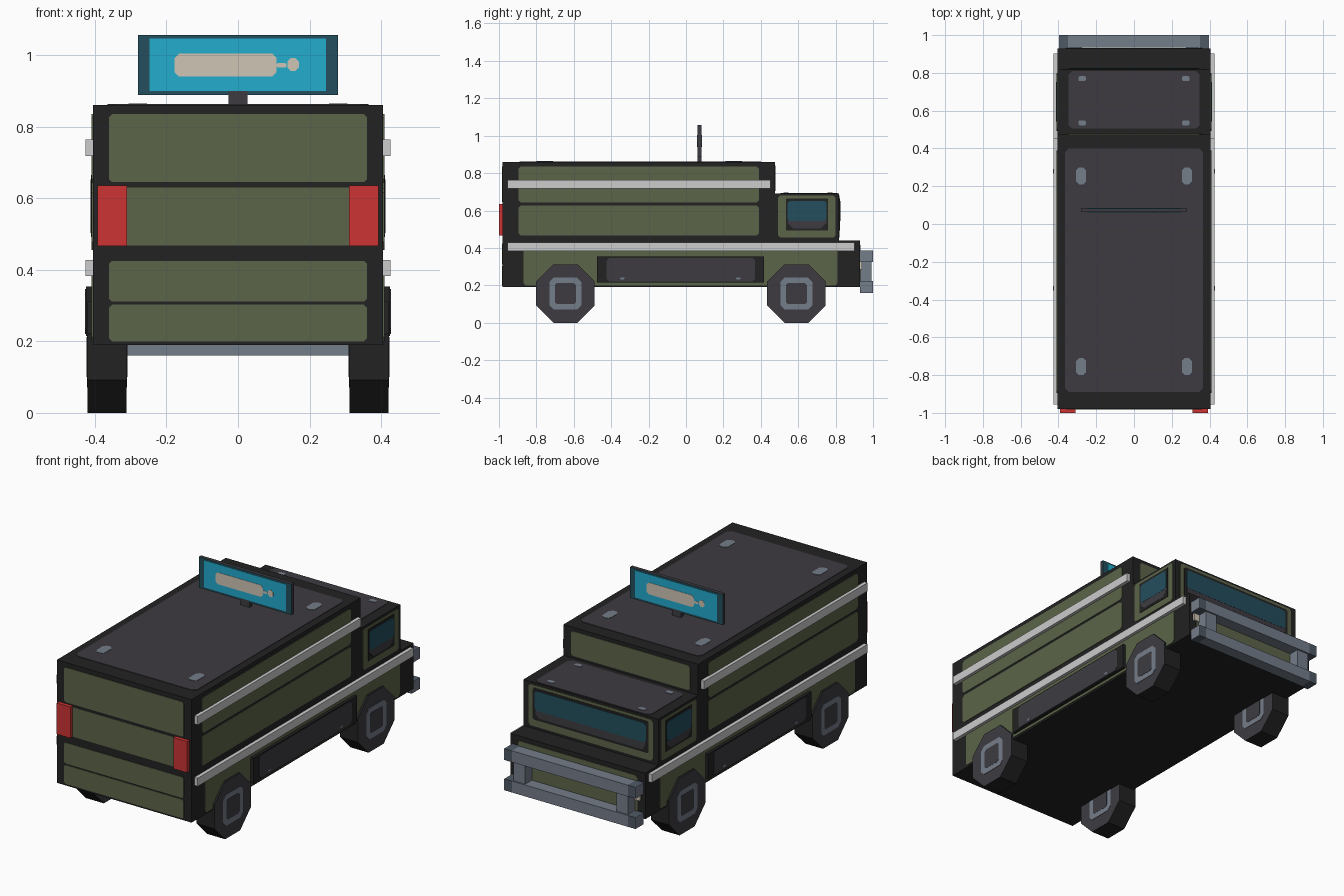
import bpy, bmesh, math
from mathutils import Vector

if "Cube" in bpy.data.objects:
    bpy.data.objects.remove(bpy.data.objects["Cube"])


def material(name, r, g, b):
    m = bpy.data.materials.new(name)
    lin = [(c / 255 / 12.92) if c < 11 else ((c / 255 + 0.055) / 1.055) ** 2.4 for c in (r, g, b)]
    m.diffuse_color = (*lin, 1)
    m.use_nodes = True
    m.node_tree.nodes["Principled BSDF"].inputs["Base Color"].default_value = m.diffuse_color
    return m


BLACK = material("black", 34, 34, 34)
GREEN = material("olive green", 92, 101, 73)
DARK = material("dark grey", 61, 59, 65)
STEEL = material("steel grey", 116, 125, 138)
SLATE = material("dark steel", 78, 88, 100)
WHITE = material("light trim", 204, 204, 204)
RED = material("red", 204, 52, 52)
CYAN = material("cyan", 34, 172, 206)
TEAL = material("dark teal", 35, 78, 93)
CREAM = material("cream", 206, 197, 181)


def finish(name, bm, mat):
    bmesh.ops.recalc_face_normals(bm, faces=bm.faces)
    me = bpy.data.meshes.new(name)
    bm.to_mesh(me)
    bm.free()
    me.materials.append(mat)
    ob = bpy.data.objects.new(name, me)
    bpy.context.collection.objects.link(ob)
    return ob


def prism(name, pts, direction, mat):
    bm = bmesh.new()
    f = bm.faces.new([bm.verts.new(p) for p in pts])
    ext = bmesh.ops.extrude_face_region(bm, geom=[f])
    moved = [v for v in ext["geom"] if isinstance(v, bmesh.types.BMVert)]
    bmesh.ops.translate(bm, verts=moved, vec=direction)
    return finish(name, bm, mat)


def box(name, x0, x1, y0, y1, z0, z1, mat):
    return prism(name, [(x0, y0, z0), (x1, y0, z0), (x1, y1, z0), (x0, y1, z0)],
                 Vector((0, 0, z1 - z0)), mat)


def plate(name, axis, level, out, u0, u1, v0, v1, mat, c=0.012, t=0.003):
    """Thin chamfered plate on the plane axis=level, raised by t towards out (+1/-1)."""
    uv = [(u0 + c, v0), (u1 - c, v0), (u1, v0 + c), (u1, v1 - c),
          (u1 - c, v1), (u0 + c, v1), (u0, v1 - c), (u0, v0 + c)]
    if c == 0:
        uv = [(u0, v0), (u1, v0), (u1, v1), (u0, v1)]
    place = {"x": lambda u, v: (level, u, v), "y": lambda u, v: (u, level, v),
             "z": lambda u, v: (u, v, level)}[axis]
    d = Vector([out * t if a == axis else 0 for a in "xyz"])
    return prism(name, [place(u, v) for u, v in uv], d, mat)


W = 0.406  # body half width

# Main body, cab and nose
box("cargo_body", -W, W, -0.98, 0.475, 0.19, 0.86, BLACK)
box("cab", -W, W, 0.475, 0.818, 0.43, 0.692, BLACK)
box("nose", -W, W, 0.475, 0.93, 0.19, 0.44, BLACK)

# Roof panels with bolts
plate("cargo_roof_panel", "z", 0.86, 1, -0.365, 0.365, -0.89, 0.40, DARK, 0.02)
plate("cab_roof_panel", "z", 0.692, 1, -0.348, 0.348, 0.505, 0.81, DARK, 0.02)
for s in (-1, 1):
    for y in (-0.755, 0.255):
        plate("cargo_roof_bolt", "z", 0.863, 1, s * 0.28 - 0.026, s * 0.28 + 0.026,
              y - 0.045, y + 0.045, STEEL, 0.015, 0.002)
    for y in (0.535, 0.77):
        plate("cab_roof_bolt", "z", 0.695, 1, s * 0.275 - 0.02, s * 0.275 + 0.02,
              y - 0.013, y + 0.013, STEEL, 0.006, 0.002)

# Panels on the y=-1 end, with tail lights
for z0, z1 in ((0.645, 0.835), (0.468, 0.63), (0.311, 0.425), (0.2, 0.303)):
    plate("end_panel", "y", -0.98, -1, -0.36, 0.36, z0, z1, GREEN, 0.008)
for s in (-1, 1):
    box("tail_light", s * 0.31, s * 0.393, -1.0, -0.97, 0.466, 0.636, RED)

# Panels on the +y end: above the cab, around the windscreen, nose
plate("cargo_front_panel", "y", 0.475, 1, -0.36, 0.36, 0.705, 0.84, GREEN)
plate("windscreen_surround", "y", 0.818, 1, -0.375, 0.375, 0.455, 0.68, GREEN)
plate("windscreen_frame", "y", 0.821, 1, -0.35, 0.35, 0.492, 0.665, BLACK, 0.01, 0.002)
plate("windscreen_sill", "y", 0.823, 1, -0.33, 0.33, 0.505, 0.60, DARK, 0.02, 0.001)
plate("windscreen_glass", "y", 0.823, 1, -0.335, 0.335, 0.545, 0.652, TEAL, 0.012, 0.002)
plate("nose_panel", "y", 0.93, 1, -0.36, 0.36, 0.205, 0.415, GREEN)

# Sides: panels, window, trim strips, skirt, wheels, headlights
for s in (-1, 1):
    x = s * W
    for z0, z1 in ((0.466, 0.628), (0.642, 0.836)):
        plate("cargo_side_panel", "x", x, s, -0.895, 0.39, z0, z1, GREEN)
    plate("lower_side_panel", "x", x, s, -0.87, 0.81, 0.2, 0.4, GREEN)
    plate("door_panel", "x", x, s, 0.492, 0.80, 0.455, 0.68, GREEN)
    plate("window_frame", "x", x + s * 0.003, s, 0.535, 0.76, 0.492, 0.665, BLACK, 0, 0.002)
    plate("window_sill", "x", x + s * 0.005, s, 0.545, 0.75, 0.503, 0.60, DARK, 0.03, 0.001)
    plate("window_glass", "x", x + s * 0.005, s, 0.543, 0.752, 0.545, 0.652, TEAL, 0.012, 0.002)

    box("upper_trim", s * 0.40, s * 0.426, -0.955, 0.452, 0.718, 0.764, WHITE)
    box("lower_trim", s * 0.40, s * 0.426, -0.955, 0.902, 0.383, 0.428, WHITE)

    box("side_skirt", s * 0.39, s * 0.425, -0.475, 0.418, 0.215, 0.353, BLACK)
    plate("skirt_panel", "x", s * 0.425, s, -0.425, 0.37, 0.221, 0.347, DARK, 0.015, 0.002)
    for y in (-0.34, 0.28):
        plate("skirt_bolt", "x", s * 0.427, s, y - 0.012, y + 0.012, 0.232, 0.242, STEEL, 0.003, 0.001)

    box("headlight", s * 0.30, s * 0.38, 0.92, 0.94, 0.285, 0.345, CREAM)

    for y in (-0.645, 0.59):
        r = 0.156 / math.cos(math.pi / 8)
        ring = [(s * 0.312, y + r * math.cos(a), 0.156 + r * math.sin(a))
                for a in [(k + 0.5) * math.pi / 4 for k in range(8)]]
        wheel = prism("wheel", ring, Vector((s * 0.108, 0, 0)), BLACK)
        wheel.data.materials.append(DARK)
        for p in wheel.data.polygons:  # side faces are lighter than the tread
            p.material_index = 1 if abs(p.normal.x) > 0.9 else 0
        for lv, o in ((s * 0.42, s), (s * 0.312, -s)):
            plate("hub_ring", "x", lv, o, y - 0.085, y + 0.085, 0.071, 0.241, STEEL, 0.022, 0.002)
            plate("hub_centre", "x", lv + o * 0.002, o, y - 0.056, y + 0.056, 0.1, 0.212, DARK, 0.01, 0.001)

# Bull bar: two rails with darker ends, two uprights
for z0, z1 in ((0.16, 0.222), (0.325, 0.387)):
    box("bumper_rail", -0.35, 0.35, 0.935, 1.0, z0, z1, STEEL)
    for s in (-1, 1):
        box("rail_end", s * 0.35, s * 0.392, 0.93, 1.0, z0, z1, SLATE)
        box("rail_cap", s * 0.392, s * 0.396, 0.93, 1.0, z0, z1, STEEL)
for s in (-1, 1):
    box("bumper_upright", s * 0.275, s * 0.345, 0.932, 0.992, 0.20, 0.35, STEEL)

# Roof sign with a simple shape on both faces
box("sign_post", -0.027, 0.027, 0.062, 0.083, 0.85, 0.9, DARK)
box("sign_board", -0.28, 0.28, 0.064, 0.081, 0.889, 1.057, DARK)
for lv, o in ((0.064, -1), (0.081, 1)):
    m = -o  # artwork is turned round on the other face

    def art(name, a, b, z0, z1, mat, c, depth):
        plate(name, "y", lv + o * depth, o, min(a * m, b * m), max(a * m, b * m), z0, z1, mat, c, 0.0015)

    art("sign_border", -0.28, 0.28, 0.889, 1.057, TEAL, 0, 0)
    art("sign_face", -0.248, 0.246, 0.9, 1.047, CYAN, 0, 0.0015)
    art("sign_bar", -0.177, 0.108, 0.94, 1.004, CREAM, 0.012, 0.003)
    art("sign_dash", 0.108, 0.135, 0.965, 0.978, CREAM, 0.003, 0.003)
    art("sign_dot", 0.138, 0.17, 0.955, 0.992, CREAM, 0.01, 0.003)
